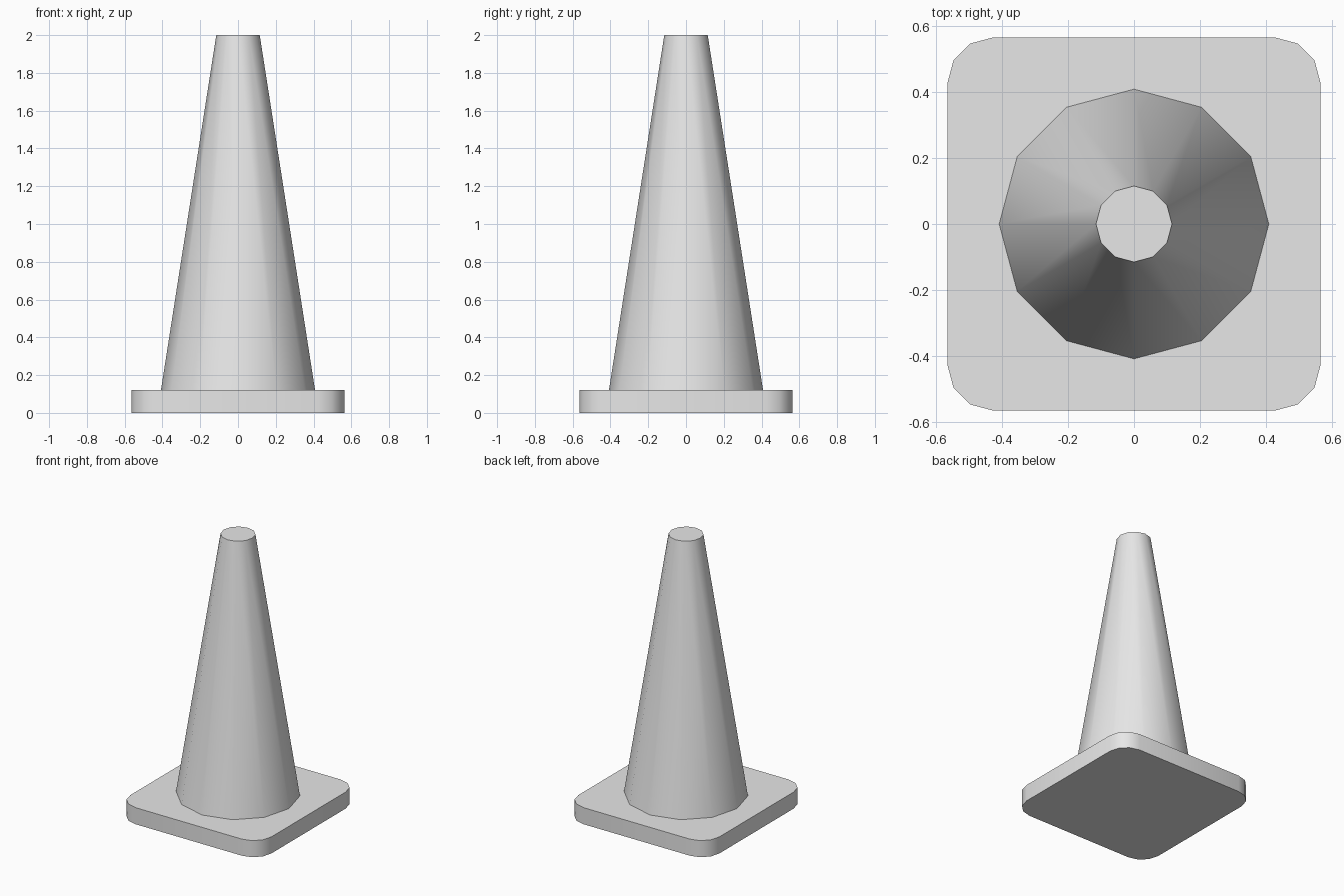
import bpy
import bmesh
import math

cube = bpy.data.objects.get("Cube")
if cube:
    bpy.data.objects.remove(cube, do_unlink=True)

HALF = 0.565          # half width of the base plate
CORNER = 0.14         # corner radius of the base plate
PLATE = 0.12          # plate thickness
HEIGHT = 2.0
R_BOTTOM, R_TOP = 0.408, 0.115
SINK = 0.02           # how far the cone reaches into the plate

grey = bpy.data.materials.new("light_grey")
grey.use_nodes = True
grey.diffuse_color = (0.8, 0.8, 0.8, 1)
grey.node_tree.nodes["Principled BSDF"].inputs["Base Color"].default_value = grey.diffuse_color


def finish(name, bm):
    """Turn a bmesh into a smooth-shaded object with sharp rims."""
    bmesh.ops.recalc_face_normals(bm, faces=bm.faces)
    mesh = bpy.data.meshes.new(name)
    bm.to_mesh(mesh)
    bm.free()
    mesh.materials.append(grey)
    obj = bpy.data.objects.new(name, mesh)
    bpy.context.collection.objects.link(obj)
    bpy.ops.object.select_all(action="DESELECT")
    obj.select_set(True)
    bpy.context.view_layer.objects.active = obj
    bpy.ops.object.shade_smooth_by_angle(angle=math.radians(40))
    return obj


# Base plate: rounded square outline, three segments per corner, extruded up
bm = bmesh.new()
outline = []
for quarter in range(4):
    middle = math.radians(45 + 90 * quarter)
    cx = math.copysign(HALF - CORNER, math.cos(middle))
    cy = math.copysign(HALF - CORNER, math.sin(middle))
    for step in range(4):
        a = math.radians(90 * quarter + 30 * step)
        outline.append(bm.verts.new((cx + CORNER * math.cos(a), cy + CORNER * math.sin(a), 0)))
bottom = bm.faces.new(outline)
extruded = bmesh.ops.extrude_face_region(bm, geom=[bottom], use_keep_orig=True)["geom"]
bmesh.ops.translate(bm, vec=(0, 0, PLATE),
                    verts=[v for v in extruded if isinstance(v, bmesh.types.BMVert)])
finish("base_plate", bm)

# Cone body: twelve sides, flat closed top, slightly sunk into the plate
bm = bmesh.new()
slope = (R_BOTTOM - R_TOP) / (HEIGHT - PLATE)
depth = HEIGHT - PLATE + SINK
bmesh.ops.create_cone(bm, cap_ends=True, segments=12,
                      radius1=R_BOTTOM + slope * SINK, radius2=R_TOP, depth=depth)
bmesh.ops.translate(bm, vec=(0, 0, HEIGHT - depth / 2), verts=bm.verts)
finish("cone_body", bm)
